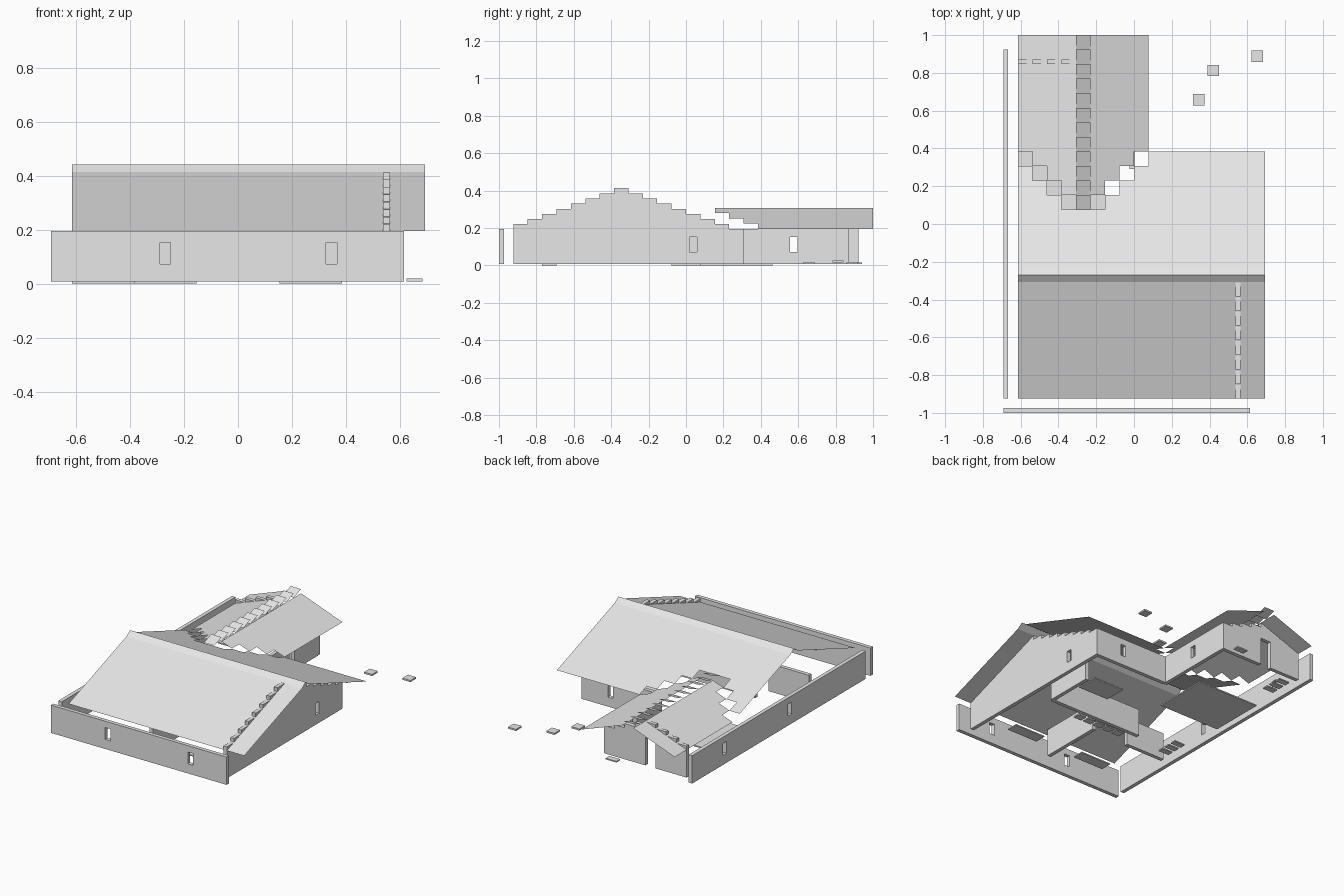
import bpy
import bmesh

if "Cube" in bpy.data.objects:
    bpy.data.objects.remove(bpy.data.objects["Cube"])

U = 1 / 13            # module width of roof cells
RISE = 0.0275         # height of one gable step
X0, Y0 = -8 * U, -12 * U
T = 0.026             # wall thickness
EAVE, BASE = 0.195, 0.008

grey = bpy.data.materials.new("light grey")
grey.diffuse_color = (0.8, 0.8, 0.8, 1)
grey.use_nodes = True
grey.node_tree.nodes["Principled BSDF"].inputs["Base Color"].default_value = grey.diffuse_color


def make(name, bm, weld=True):
    if weld:
        bmesh.ops.remove_doubles(bm, verts=bm.verts, dist=0.0005)
    me = bpy.data.meshes.new(name)
    bm.to_mesh(me)
    bm.free()
    me.materials.append(grey)
    ob = bpy.data.objects.new(name, me)
    bpy.context.collection.objects.link(ob)
    return ob


def add_box(bm, x0, x1, y0, y1, z0, z1):
    vs = bmesh.ops.create_cube(bm, size=1)["verts"]
    for v in vs:
        v.co = ((x0 + x1) / 2 + v.co.x * (x1 - x0),
                (y0 + y1) / 2 + v.co.y * (y1 - y0),
                (z0 + z1) / 2 + v.co.z * (z1 - z0))


def add_quad(bm, pts):
    f = bm.faces.new([bm.verts.new(p) for p in pts])
    f.normal_update()
    if f.normal.z < 0:
        f.normal_flip()


def box(name, *dims):
    bm = bmesh.new()
    add_box(bm, *dims)
    return make(name, bm)


def wall(name, along, pos, a, b, windows=(), doors=(), steps=()):
    """Wall running along x or y, with openings and optional stepped top."""
    bm = bmesh.new()

    def part(s, e, z0, z1):
        if along == "x":
            add_box(bm, s, e, pos - T / 2, pos + T / 2, z0, z1)
        else:
            add_box(bm, pos - T / 2, pos + T / 2, s, e, z0, z1)

    cur = a
    openings = [(c, 0.02, 0.072, 0.152) for c in windows] + \
               [(c, U / 2, BASE, EAVE) for c in doors]
    for c, h, z0, z1 in sorted(openings):
        part(cur, c - h, BASE, EAVE)
        if z0 > BASE:
            part(c - h, c + h, BASE, z0)
        if z1 < EAVE:
            part(c - h, c + h, z1, EAVE)
        cur = c + h
    part(cur, b, BASE, EAVE)
    for s, e, z in steps:
        part(s, e, EAVE, z)
    return make(name, bm, weld=False)


def gable_steps(start, n):
    """Rising cells, then the falling ones down to the eave."""
    out = []
    for i in range(2 * n):
        z = 0.22 + RISE * (i if i < n else 2 * n - 2 - i)
        if z > EAVE + 0.01:
            out.append((start + i * U, start + (i + 1) * U, z))
    return out


# Outer walls
wall("front_wall", "x", -0.987, -0.692, 0.615, windows=(-3.5 * U, 4.5 * U))
wall("left_wall", "y", -0.679, Y0, 12 * U, windows=(-1.5 * U, 7.5 * U))
wall("right_gable_wall", "y", 0.55, Y0, 4 * U, windows=(U / 2,),
     steps=gable_steps(Y0, 8))
wall("main_back_wall", "x", 0.295, 0.0, 0.55, windows=(4.5 * U,))
wall("wing_right_wall", "y", -0.011, 0.29, 11 * U, windows=(7.5 * U,))
wall("wing_gable_wall", "x", 0.859, X0, 0.0, doors=(-4.5 * U,),
     steps=gable_steps(X0, 4))

# Inner walls
wall("long_inner_wall", "x", -0.32, -0.30, 0.40)
wall("left_inner_wall", "x", -0.45, -0.61, -0.31)
wall("front_inner_wall", "y", -0.035, -0.87, -0.43)
wall("back_inner_wall", "y", 0.40, -0.32, 0.02)

# Main roof, front slope with the steeper ridge strip
RX = X0 + 17 * U
RIDGE, RIDGE_Y = 0.441, -3.5 * U
bm = bmesh.new()
profile = [(Y0, EAVE), (-4 * U, 0.413), (RIDGE_Y, RIDGE)]
for (ya, za), (yb, zb) in zip(profile, profile[1:]):
    add_quad(bm, [(X0, ya, za), (RX, ya, za), (RX, yb, zb), (X0, yb, zb)])
make("main_front_roof", bm)

# Main roof, back slope with a stepped valley where the wing joins
valley = [4, 3, 2, 1, 1, 1, 2, 3, 4] + [5] * 8
YK, ZK = -3 * U, 0.413
bm = bmesh.new()
for i, v in enumerate(valley):
    xa, xb, y = X0 + i * U, X0 + (i + 1) * U, v * U
    z = EAVE + (ZK - EAVE) * (5 - v) / 8
    add_quad(bm, [(xa, RIDGE_Y, RIDGE), (xb, RIDGE_Y, RIDGE),
                  (xb, YK, ZK), (xa, YK, ZK)])
    add_quad(bm, [(xa, YK, ZK), (xb, YK, ZK), (xb, y, z), (xa, y, z)])
make("main_back_roof", bm)

# Wing roof, two slopes made of strips
wing_start = [5, 4, 3, 2, 1, 2, 3, 4, 5]
bm = bmesh.new()
for i, s in enumerate(wing_start):
    if i == 4:
        continue      # covered by the ridge tiles
    xa, xb = X0 + i * U, X0 + (i + 1) * U
    za, zb = [EAVE + 0.028 * k for k in
              ((i, i + 1) if i < 4 else (9 - i, 8 - i))]
    add_quad(bm, [(xa, s * U, za), (xb, s * U, zb), (xb, 1, zb), (xa, 1, za)])
make("wing_roof", bm)

# Tilted ridge tiles
bm = bmesh.new()
xa, xb = X0 + 4 * U, X0 + 5 * U
for i in range(12):
    y = (i + 1) * U
    add_quad(bm, [(xa, y, 0.307), (xb, y, 0.307),
                  (xb, y + U, 0.335), (xa, y + U, 0.335)])
make("wing_ridge_tiles", bm, weld=False)

# Low floor slabs
box("front_right_slab", 2 * U, 5 * U, -10 * U, -9 * U, 0, BASE)
box("front_left_slab", -5 * U, -2 * U, -10 * U, -9 * U, 0, BASE)
box("back_right_slab", 2 * U, 5 * U, -U, U, 0, BASE)
box("wing_floor_slab", X0, -2 * U, U, 6 * U, 0, BASE)

# Rows of small floor tiles
for n in range(5):
    x = -0.18 + n * 0.077
    box(f"hall_tile_{n}", x - 0.03, x + 0.03, -0.40, -0.35, 0.010, 0.018)
for y0 in (-0.30, 0.72):
    for n in (-1, 0, 1):
        y = y0 + n * 0.06
        box("side_tile", -0.60, -0.52, y - 0.02, y + 0.02, 0.010, 0.018)

# Stepping stones and doorstep
for n, (x, y, z) in enumerate([(0.342, 0.658, 0.006), (0.42, 0.813, 0.015),
                               (0.653, 0.888, 0.008)]):
    box(f"stepping_stone_{n}", x - 0.03, x + 0.03, y - 0.03, y + 0.03, z, z + 0.011)
box("doorstep", -0.14, -0.06, 0.90, 0.94, 0.008, 0.016)
